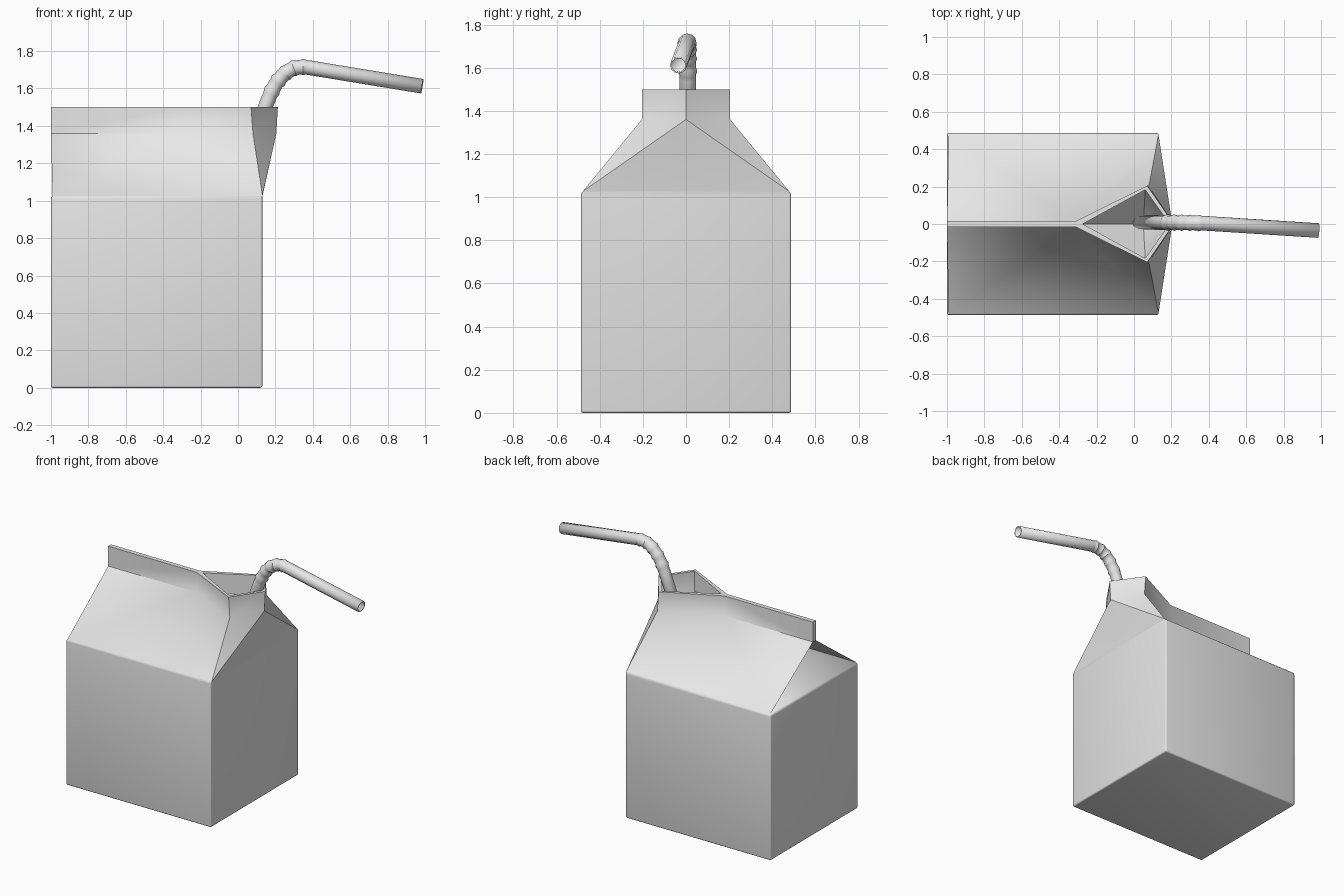
import bpy, bmesh, math
from mathutils import Vector

cube = bpy.data.objects.get("Cube")
if cube:
    bpy.data.objects.remove(cube, do_unlink=True)

# One plain material for everything
paper = bpy.data.materials.new("light grey")
paper.use_nodes = True
grey = (0.8, 0.8, 0.8, 1)
paper.diffuse_color = grey
paper.node_tree.nodes["Principled BSDF"].inputs["Base Color"].default_value = grey


def finish(name, bm, angle):
    bmesh.ops.recalc_face_normals(bm, faces=bm.faces)
    mesh = bpy.data.meshes.new(name)
    bm.to_mesh(mesh)
    bm.free()
    mesh.materials.append(paper)
    ob = bpy.data.objects.new(name, mesh)
    bpy.context.collection.objects.link(ob)
    bpy.ops.object.select_all(action="DESELECT")
    ob.select_set(True)
    bpy.context.view_layer.objects.active = ob
    bpy.ops.object.shade_smooth_by_angle(angle=math.radians(angle))
    return ob


# Carton: one half is described, then mirrored across y
BACK, FRONT, HALF, FIN = -1.0, 0.13, 0.487, 0.016
EAVE, RIDGE, TOP = 1.02, 1.36, 1.5
bm = bmesh.new()
P = {}


def level(prefix, z, points):
    for i, (x, y) in enumerate(points):
        P[prefix + str(i)] = bm.verts.new((x, y, z))


box = [(BACK, 0), (BACK, HALF), (FRONT, HALF), (FRONT, 0)]
level("b", 0, box)
level("e", EAVE, box)
level("r", RIDGE, [(BACK, 0), (BACK, FIN), (-0.31, FIN), (0.08, 0.205), (0.205, 0)])
level("t", TOP, [(BACK, 0), (BACK, FIN), (-0.31, FIN), (0.07, 0.205), (0.213, 0), (-0.31, 0)])
mouth = [(-0.275, 0), (0.06, 0.183), (0.19, 0)]
level("m", TOP, mouth)
level("n", RIDGE, mouth)
level("p", 1.3, [(-0.5, 0)])     # tucked-in gable point
level("q", 1.17, [(0.05, 0)])    # bottom of the open spout

faces = """b0 b1 b2 b3; b0 b1 e1 e0; b1 b2 e2 e1; b2 b3 e3 e2;
e0 e1 p0; e1 r1 p0; r0 r1 p0; r0 r1 t1 t0;
e1 e2 r2 r1; e2 r3 r2; e2 r4 r3; e2 e3 r4;
r1 r2 t2 t1; r2 r3 t3 t2; r3 r4 t4 t3;
t0 t1 t2 t5; t5 t2 m0; t2 t3 m1 m0; t3 t4 m2 m1;
m0 m1 n1 n0; m1 m2 n2 n1; n0 n1 q0; n1 n2 q0"""
for face in faces.split(";"):
    bm.faces.new([P[k] for k in face.split()])
bmesh.ops.mirror(bm, geom=bm.verts[:] + bm.edges[:] + bm.faces[:],
                 axis="Y", merge_dist=0.0005)
bmesh.ops.remove_doubles(bm, verts=bm.verts, dist=0.0005)
bmesh.ops.recalc_face_normals(bm, faces=bm.faces)

# Soft rounding on the box edges
soft = [e for e in bm.edges
        if max(v.co.z for v in e.verts) < EAVE + 0.01
        and e.calc_face_angle(0) > 0.15]
bmesh.ops.bevel(bm, geom=soft, offset=0.01, segments=3, profile=0.5, affect="EDGES")
finish("carton", bm, 35)

# Drinking straw: straight stem, ribbed bend, straight mouthpiece
RADIUS, SIDES, RIBS = 0.039, 12, 5
start, control, end = Vector((0.165, 0.008, 1.55)), Vector((0.24, 0.008, 1.735)), Vector((0.375, 0.004, 1.712))
path = [(Vector((0.03, 0.008, 1.2)), RADIUS)]
steps = RIBS * 4
for i in range(steps + 1):
    t = i / steps
    rib = RADIUS * (1.13 if i % 4 == 2 else 1)
    path.append((start * (1 - t) ** 2 + control * 2 * t * (1 - t) + end * t * t, rib))
path.append((Vector((0.985, -0.035, 1.612)), RADIUS))

bm = bmesh.new()
rings = []
for i, (centre, radius) in enumerate(path):
    tangent = path[min(i + 1, len(path) - 1)][0] - path[max(i - 1, 0)][0]
    if i == 1:
        tangent = control - start
    elif i == len(path) - 2:
        tangent = end - control
    tangent.normalize()
    up = tangent.cross(Vector((0, 1, 0))).normalized()
    side = tangent.cross(up)
    rings.append([bm.verts.new(centre + radius * (up * math.cos(a) + side * math.sin(a)))
                  for a in (math.tau * k / SIDES for k in range(SIDES))])
for low, high in zip(rings, rings[1:]):
    for k in range(SIDES):
        j = (k + 1) % SIDES
        bm.faces.new((low[k], low[j], high[j], high[k]))
straw = finish("straw", bm, 40)
wall = straw.modifiers.new("wall", "SOLIDIFY")
wall.thickness = 0.007
wall.offset = -1
